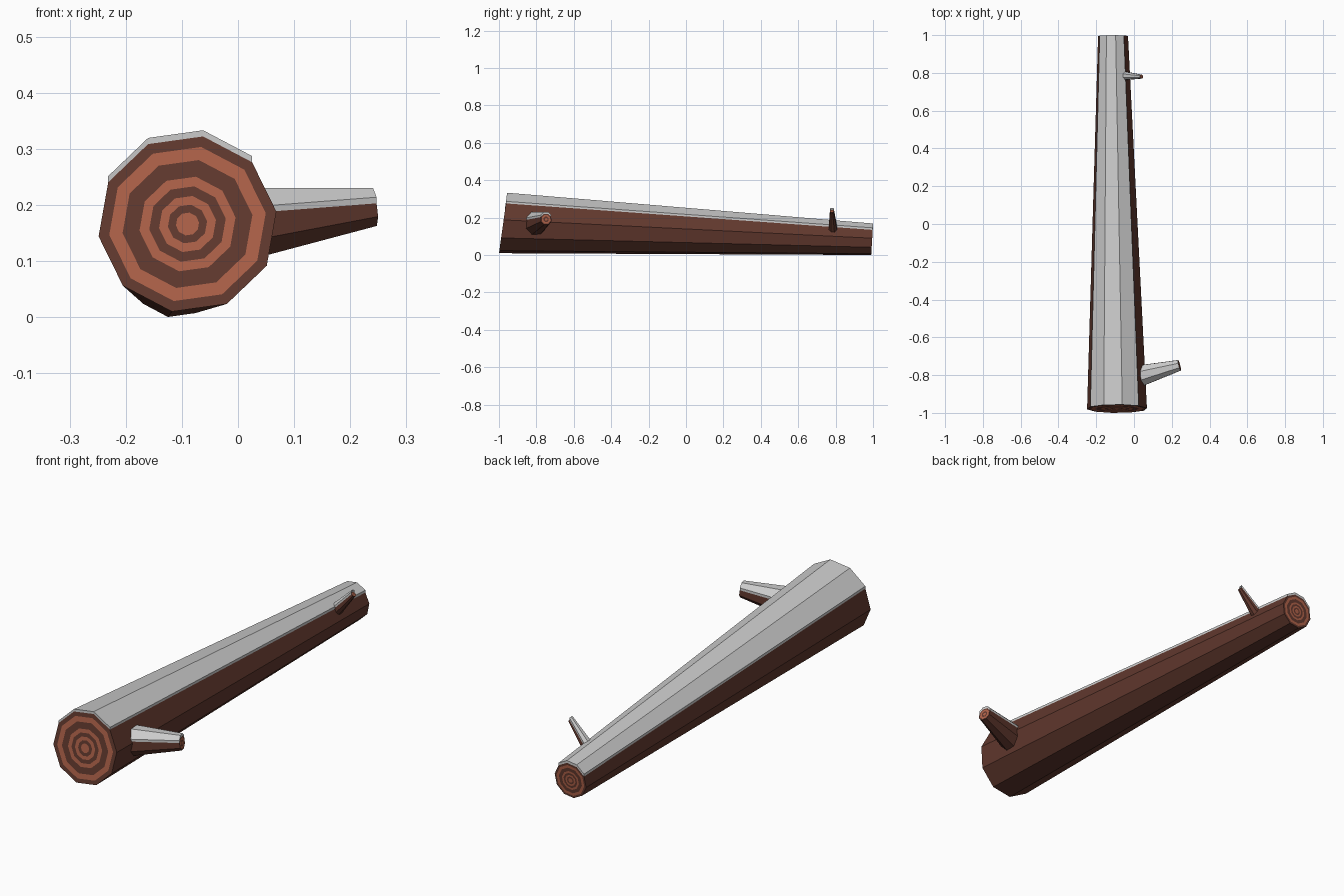
import bpy, bmesh, math
from mathutils import Vector

if "Cube" in bpy.data.objects:
    bpy.data.objects.remove(bpy.data.objects["Cube"])


def material(name, color):
    m = bpy.data.materials.new(name)
    m.diffuse_color = (*color, 1)
    m.use_nodes = True
    m.node_tree.nodes["Principled BSDF"].inputs["Base Color"].default_value = m.diffuse_color
    return m


BARK = material("bark", (0.12, 0.04, 0.027))
WOOD = material("cut_wood", (0.42, 0.12, 0.065))
SNOW_LIFT = Vector((0, 0, 0.011))


def make_object(name, bm, mats=()):
    mesh = bpy.data.meshes.new(name)
    bm.to_mesh(mesh)
    bm.free()
    for m in mats:
        mesh.materials.append(m)
    obj = bpy.data.objects.new(name, mesh)
    bpy.context.collection.objects.link(obj)


def ring_points(c, u, w, r, n, phase):
    angles = [math.radians(phase + 360 * i / n) for i in range(n)]
    return [c + r * (math.cos(a) * u + math.sin(a) * w) for a in angles]


def cap(bm, rim, center, fractions):
    # alternating growth rings, shrinking toward the centre
    n, prev = len(rim), rim
    for k, f in enumerate(fractions):
        cur = [bm.verts.new(center + (v.co - center) * f) for v in rim]
        for i in range(n):
            j = (i + 1) % n
            bm.faces.new((prev[i], prev[j], cur[j], cur[i])).material_index = k % 2
        prev = cur
    bm.faces.new(prev).material_index = len(fractions) % 2


def log(name, ends, radii, frames, n, phase, fractions):
    centers = [Vector(e) for e in ends]
    pts = [ring_points(c, u, w, r, n, phase)
           for c, r, (u, w) in zip(centers, radii, frames)]

    # tapered bark with ringed ends
    bm = bmesh.new()
    a, b = [[bm.verts.new(p) for p in ring] for ring in pts]
    for i in range(n):
        j = (i + 1) % n
        bm.faces.new((a[i], a[j], b[j], b[i]))
    cap(bm, a, centers[0], fractions)
    cap(bm, b, centers[1], fractions)
    bmesh.ops.recalc_face_normals(bm, faces=bm.faces)
    make_object(name, bm, (BARK, WOOD))

    # thin top layer lifted off the upward faces
    mid = (centers[0] + centers[1]) / 2
    bm = bmesh.new()
    for i in range(n):
        j = (i + 1) % n
        quad = [pts[0][i], pts[0][j], pts[1][j], pts[1][i]]
        nrm = (quad[1] - quad[0]).cross(quad[3] - quad[0]).normalized()
        if nrm.dot(quad[0] - mid) < 0:
            nrm.negate()
        if nrm.z > 0.47:
            bm.faces.new([bm.verts.new(p + SNOW_LIFT) for p in quad])
    bmesh.ops.remove_doubles(bm, verts=bm.verts, dist=0.0005)
    bottom = bmesh.ops.duplicate(bm, geom=bm.faces[:])
    vmap, emap = bottom["vert_map"], [e for e in bm.edges if e.is_boundary]
    low = [g for g in bottom["geom"] if isinstance(g, bmesh.types.BMVert)]
    low_set = set(low)
    for e in emap:
        p, q = e.verts
        if p not in low_set:
            bm.faces.new((p, q, vmap[q], vmap[p]))
    for v in low:
        v.co -= SNOW_LIFT
    bmesh.ops.recalc_face_normals(bm, faces=bm.faces)
    make_object(name + "_top_layer", bm)


def tilted(t):
    return Vector((1, 0, 0)), Vector((0, t, 1)).normalized()


# main trunk, lying along y, with slightly slanted cuts
log("trunk", [(-0.09, -0.978, 0.166), (-0.111, 0.995, 0.079)], (0.16, 0.08),
    (tilted(0.14), tilted(0.06)), 10, 8,
    (0.88, 0.73, 0.54, 0.43, 0.32, 0.22, 0.13))


# branch stubs
def branch(name, a, b, ra, rb):
    d = (Vector(b) - Vector(a)).normalized()
    u = Vector((0, 0, 1)).cross(d).normalized()
    w = d.cross(u)
    log(name, [a, b], (ra, rb), [(u, w)] * 2, 8, 22.5, (0.8, 0.5, 0.25))


branch("large_branch", (0.0, -0.812, 0.16), (0.241, -0.748, 0.191), 0.065, 0.031)
branch("small_branch", (-0.062, 0.786, 0.122), (0.04, 0.78, 0.235), 0.026, 0.011)
